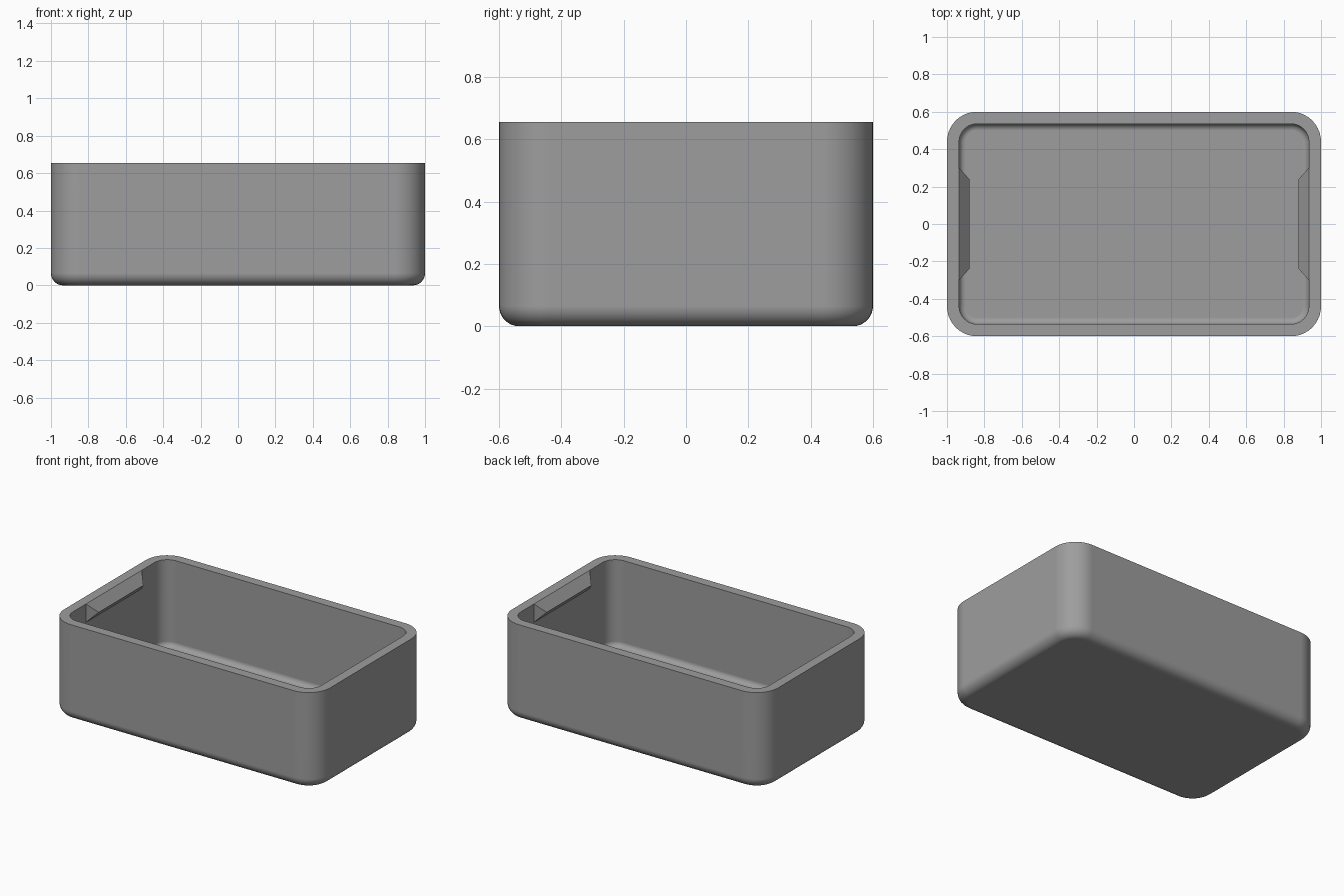
import bpy, bmesh, math

if "Cube" in bpy.data.objects:
    bpy.data.objects.remove(bpy.data.objects["Cube"])

grey = bpy.data.materials.new("mid_grey")
grey.diffuse_color = (0.34, 0.34, 0.34, 1)
grey.use_nodes = True
grey.node_tree.nodes["Principled BSDF"].inputs["Base Color"].default_value = grey.diffuse_color

HX, HY, H = 1.0, 0.6, 0.655     # outer half sizes and height
WALL, FLOOR = 0.065, 0.065
R_CORNER, R_BASE, R_INNER = 0.16, 0.065, 0.035
SEG = 10


def ring(bm, inset, z):
    """Rounded rectangle loop, inset from the outer outline."""
    r = R_CORNER - inset
    cx, cy = HX - R_CORNER, HY - R_CORNER
    verts = []
    for k, (sx, sy) in enumerate([(1, 1), (-1, 1), (-1, -1), (1, -1)]):
        for i in range(SEG + 1):
            a = math.pi / 2 * (k + i / SEG)
            verts.append(bm.verts.new((sx * cx + r * math.cos(a),
                                       sy * cy + r * math.sin(a), z)))
    return verts


def finish(name, bm):
    bmesh.ops.recalc_face_normals(bm, faces=bm.faces)
    me = bpy.data.meshes.new(name)
    bm.to_mesh(me)
    bm.free()
    me.materials.append(grey)
    ob = bpy.data.objects.new(name, me)
    bpy.context.collection.objects.link(ob)
    return ob


# Tray body: wall section as (inset, height), from the underside over the rim to the floor
section = []
for i in range(9):
    a = math.pi / 2 * i / 8
    section.append((R_BASE * (1 - math.sin(a)), R_BASE * (1 - math.cos(a))))
section += [(0, H), (WALL, H)]
for i in range(9):
    a = math.pi / 2 * i / 8
    section.append((WALL + R_INNER * (1 - math.cos(a)),
                    FLOOR + R_INNER * (1 - math.sin(a))))

bm = bmesh.new()
rings = [ring(bm, d, z) for d, z in section]
for lo, hi in zip(rings, rings[1:]):
    n = len(lo)
    for i in range(n):
        j = (i + 1) % n
        bm.faces.new((lo[i], lo[j], hi[j], hi[i]))
bm.faces.new(rings[0])
bm.faces.new(rings[-1])
body = finish("tray_body", bm)
bpy.context.view_layer.objects.active = body
body.select_set(True)
bpy.ops.object.shade_smooth_by_angle(angle=math.radians(30))
normals = body.modifiers.new("weighted_normals", 'WEIGHTED_NORMAL')
normals.keep_sharp = True

# Wedge-shaped grips inside the two short walls, with tapered ends
for side, label in ((-1, "left"), (1, "right")):
    bm = bmesh.new()
    wall_x, tip_x = side * (HX - WALL), side * 0.88
    ends = []
    for s in (-1, 1):
        ends.append([bm.verts.new((wall_x, s * 0.3, H)),
                     bm.verts.new((tip_x, s * 0.24, 0.59)),
                     bm.verts.new((wall_x, s * 0.3, 0.53))])
    for e in ends:
        bm.faces.new(e)
    for i in range(3):
        j = (i + 1) % 3
        bm.faces.new((ends[0][i], ends[0][j], ends[1][j], ends[1][i]))
    finish(label + "_grip", bm)
